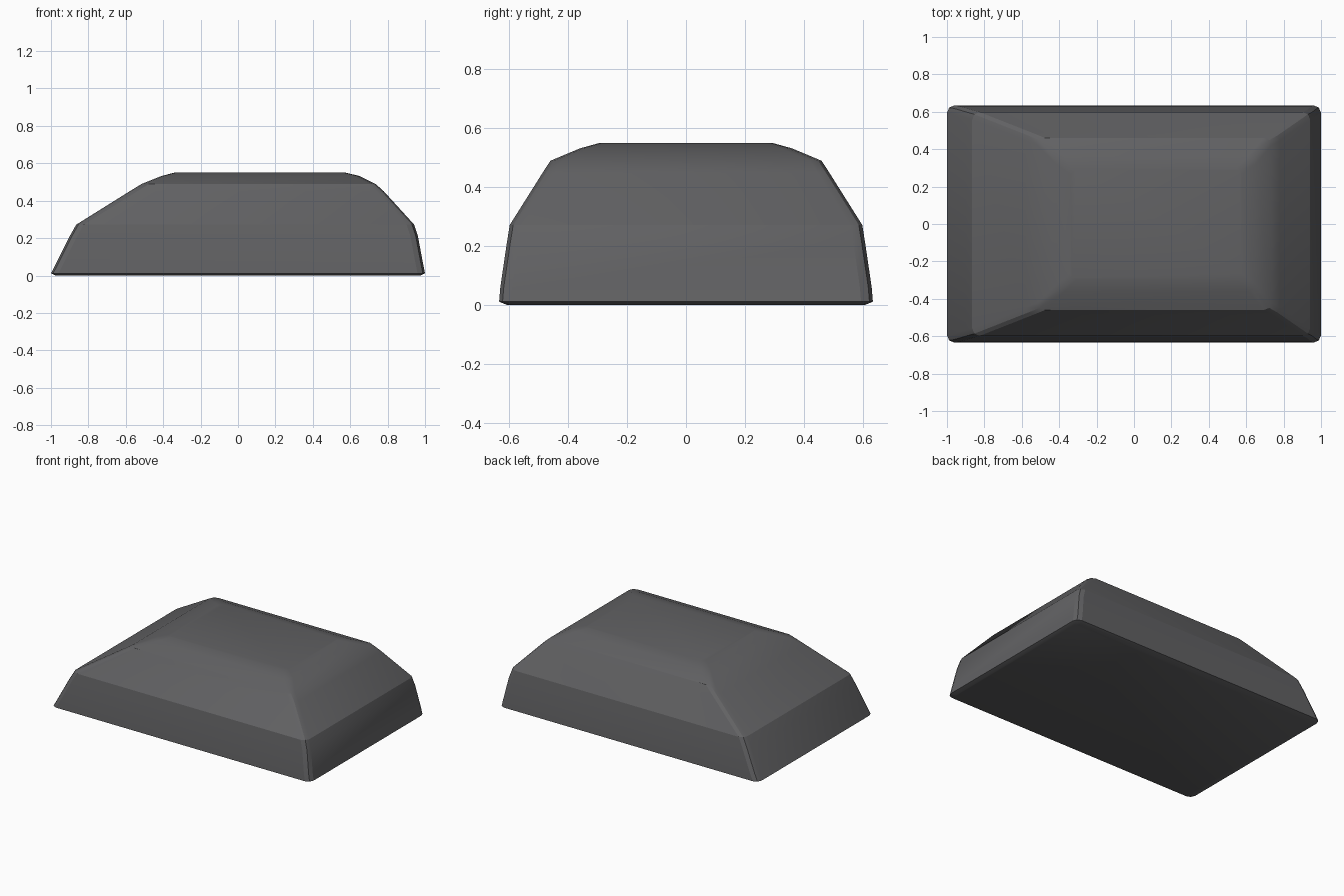
import bpy, bmesh, math

if "Cube" in bpy.data.objects:
    bpy.data.objects.remove(bpy.data.objects["Cube"])

# Stacked outlines: height, left x, right x, half depth, corner radius
LEVELS = [
    (0.000, -0.975, 0.975, 0.605, 0.03),
    (0.012, -1.000, 1.000, 0.634, 0.04),
    (0.060, -0.975, 0.990, 0.630, 0.04),
    (0.210, -0.900, 0.962, 0.608, 0.04),
    (0.272, -0.865, 0.942, 0.598, 0.04),
    (0.450, -0.580, 0.780, 0.486, 0.04),
    (0.490, -0.515, 0.735, 0.460, 0.04),
    (0.532, -0.410, 0.650, 0.360, 0.04),
    (0.550, -0.340, 0.575, 0.295, 0.03),
]
STEPS = 2


def outline(bm, z, left, right, depth, r):
    """Rectangle with rounded corners."""
    centres = [(right - r, depth - r), (left + r, depth - r),
               (left + r, r - depth), (right - r, r - depth)]
    ring = []
    for quarter, (cx, cy) in enumerate(centres):
        for i in range(STEPS + 1):
            a = math.pi / 2 * (quarter + i / STEPS)
            ring.append(bm.verts.new((cx + r * math.cos(a),
                                      cy + r * math.sin(a), z)))
    return ring


# Body: loft through the outlines and cap both ends
bm = bmesh.new()
rings = [outline(bm, *level) for level in LEVELS]
for low, high in zip(rings, rings[1:]):
    n = len(low)
    for i in range(n):
        j = (i + 1) % n
        bm.faces.new((low[i], low[j], high[j], high[i]))
bm.faces.new(rings[0][::-1])
bm.faces.new(rings[-1])
mesh = bpy.data.meshes.new("sloped_body")
bm.to_mesh(mesh)
bm.free()
body = bpy.data.objects.new("sloped_body", mesh)
bpy.context.collection.objects.link(body)

# Dark grey finish
mat = bpy.data.materials.new("dark_grey")
mat.diffuse_color = (0.12, 0.12, 0.125, 1)
mat.use_nodes = True
mat.node_tree.nodes["Principled BSDF"].inputs["Base Color"].default_value = mat.diffuse_color
mesh.materials.append(mat)

# Smooth shading with the slope breaks kept crisp
bpy.context.view_layer.objects.active = body
body.select_set(True)
bpy.ops.object.shade_smooth_by_angle(angle=math.radians(22))
